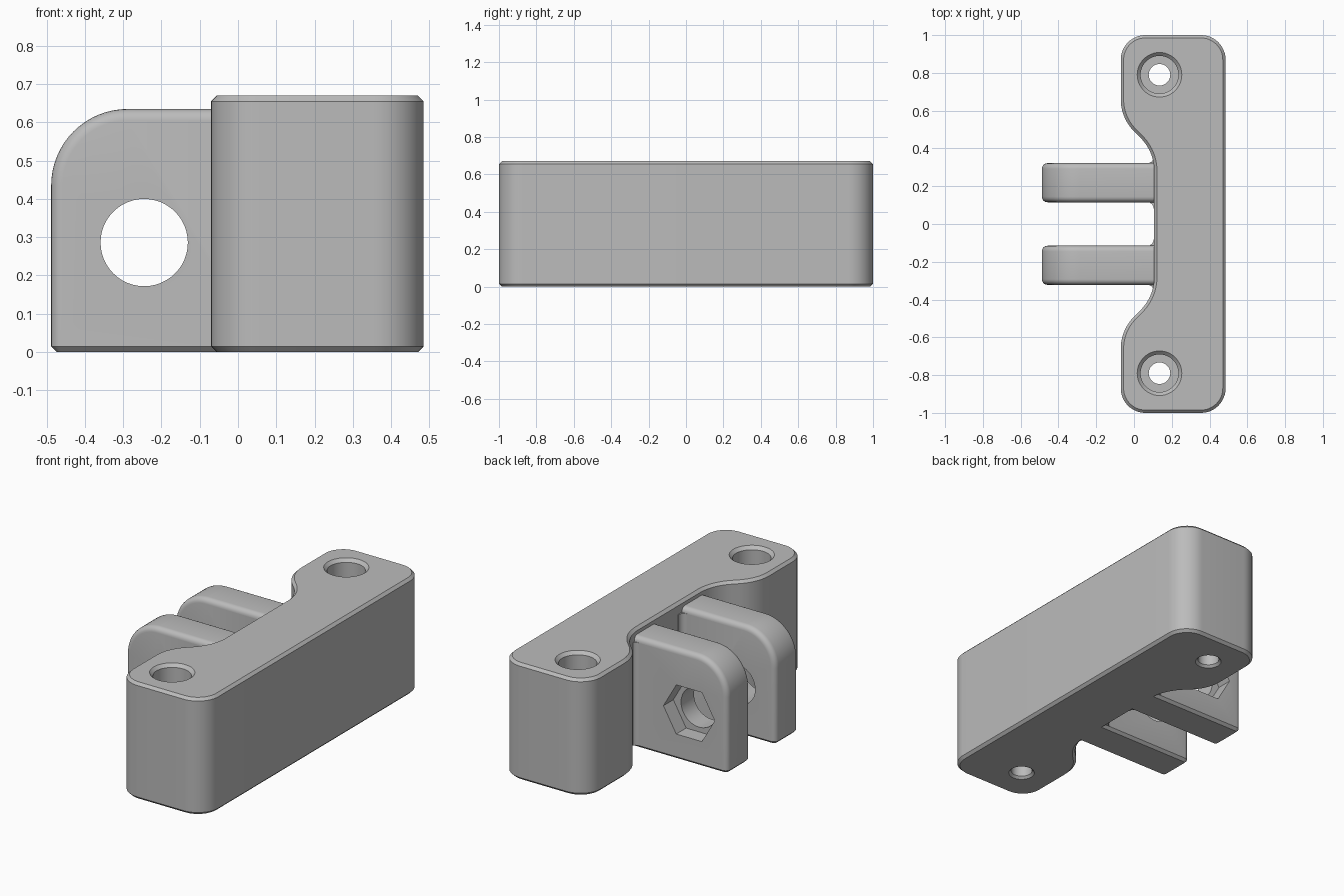
import bpy, bmesh
from math import cos, sin, pi, radians
from mathutils import Matrix

if "Cube" in bpy.data.objects:
    bpy.data.objects.remove(bpy.data.objects["Cube"])

grey = bpy.data.materials.new("plain grey")
grey.use_nodes = True
GREY = (0.5, 0.5, 0.5, 1)
grey.diffuse_color = GREY
grey.node_tree.nodes["Principled BSDF"].inputs["Base Color"].default_value = GREY

HEIGHT = 0.67
CHAMFER = 0.015
WALL = 0.107                    # recessed wall between the lugs
LUG_IN, LUG_OUT = 0.115, 0.322
LUG_TOP = 0.635
PIN_X, PIN_Z = -0.245, 0.286


def arc(cx, cy, r, a0, a1, n=12):
    steps = [radians(a0 + (a1 - a0) * i / n) for i in range(n + 1)]
    return [(cx + r * cos(a), cy + r * sin(a)) for a in steps]


def finish(bm, name):
    bmesh.ops.recalc_face_normals(bm, faces=bm.faces)
    mesh = bpy.data.meshes.new(name)
    bm.to_mesh(mesh)
    bm.free()
    mesh.materials.append(grey)
    ob = bpy.data.objects.new(name, mesh)
    bpy.context.collection.objects.link(ob)
    return ob


def prism(points, offset, place):
    """Extrude a flat outline; place maps (u, v) to a 3D point."""
    bm = bmesh.new()
    face = bm.faces.new([bm.verts.new(place(u, v)) for u, v in points])
    new = bmesh.ops.extrude_face_region(bm, geom=[face])["geom"]
    bmesh.ops.translate(bm, vec=offset, verts=[v for v in new if isinstance(v, bmesh.types.BMVert)])
    bmesh.ops.recalc_face_normals(bm, faces=bm.faces)
    return bm


def bevel(bm, edges, size, segments=1):
    bmesh.ops.bevel(bm, geom=edges, offset=size, offset_type='OFFSET',
                    segments=segments, profile=0.5, affect='EDGES', clamp_overlap=True)


def flat_at(edge, z):
    return all(abs(v.co.z - z) < 1e-4 for v in edge.verts)


def combine(target, tool, operation):
    mod = target.modifiers.new(operation, 'BOOLEAN')
    mod.operation, mod.solver, mod.object = operation, 'EXACT', tool
    bpy.context.view_layer.objects.active = target
    bpy.ops.object.modifier_apply(modifier=mod.name)
    bpy.data.objects.remove(tool)


def lathe(profile, x, y, name, n=48):
    """Solid of revolution about a vertical axis from (radius, z) points."""
    bm = bmesh.new()
    rings = [[bm.verts.new((x + r * cos(2 * pi * i / n), y + r * sin(2 * pi * i / n), z))
              for i in range(n)] for r, z in profile]
    for low, high in zip(rings, rings[1:]):
        for i in range(n):
            j = (i + 1) % n
            bm.faces.new((low[i], low[j], high[j], high[i]))
    bm.faces.new(rings[0])
    bm.faces.new(rings[-1])
    return finish(bm, name)


# Mounting block: rounded ends, S-shaped waist on the lug side
half = (arc(0.355, 0.87, 0.13, 0, 90) + arc(0.06, 0.87, 0.13, 90, 180)
        + arc(0.17, 0.66, 0.24, 180, 225) + arc(WALL - 0.25, 0.28, 0.25, 45, 0))
outline = half + [(x, -y) for x, y in reversed(half)]
bm = prism(outline, (0, 0, HEIGHT), lambda u, v: (u, v, 0))
bevel(bm, [e for e in bm.edges if flat_at(e, 0) or flat_at(e, HEIGHT)], CHAMFER)
bracket = finish(bm, "mounting_bracket")

# Two clamp lugs with a rounded upper corner and softened edges
side = [(0.2, 0), (0.2, LUG_TOP)] + arc(-0.288, LUG_TOP - 0.2, 0.2, 90, 180, 16) + [(-0.488, 0)]
for y0 in (LUG_IN, -LUG_OUT):
    bm = prism(side, (0, LUG_OUT - LUG_IN, 0), lambda u, v: (u, y0, v))
    rim = [e for e in bm.edges if abs(e.verts[0].co.y - e.verts[1].co.y) < 1e-4
           and not flat_at(e, 0) and min(v.co.x for v in e.verts) < 0.19]
    bevel(bm, rim, 0.03, 5)
    bevel(bm, [e for e in bm.edges if flat_at(e, 0)
               and min(v.co.x for v in e.verts) < 0.19], CHAMFER)
    combine(bracket, finish(bm, "lug"), 'UNION')

# Concave fillets where the lugs meet the block
R = 0.033
for y, d in ((LUG_OUT, 1), (LUG_IN, -1), (-LUG_IN, 1), (-LUG_OUT, -1)):
    curve = [(u, y + d * v) for u, v in arc(0.104 - R, R, R, 0, -90, 8)]
    corner = [(0.104 - R, y - d * 0.02), (0.15, y - d * 0.02), (0.15, y + d * R)]
    bm = prism(curve + corner, (0, 0, LUG_TOP - 0.03 - CHAMFER), lambda u, v: (u, v, CHAMFER))
    combine(bracket, finish(bm, "fillet"), 'UNION')

# Counterbored screw holes
for y in (0.79, -0.79):
    cutter = lathe([(0.085, -0.015), (0.057, 0.013), (0.057, 0.17), (0.1, 0.17),
                    (0.1, HEIGHT - 0.018), (0.138, HEIGHT + 0.02)], 0.135, y, "screw_cutter")
    combine(bracket, cutter, 'DIFFERENCE')

# Cross pin hole through both lugs, and a hexagonal nut pocket on the outer back face
at_pin = lambda y: lambda u, v: (PIN_X + u, y, PIN_Z + v)
pin = prism(arc(0, 0, 0.114, 0, 352.5, 47), (0, 1, 0), at_pin(-0.5))
combine(bracket, finish(pin, "pin_cutter"), 'DIFFERENCE')
nut = prism(arc(0, 0, 0.163, 0, 300, 5), (0, 0.3, 0), at_pin(LUG_OUT - 0.09))
combine(bracket, finish(nut, "nut_cutter"), 'DIFFERENCE')

# Smooth shading with crisp edges
bpy.ops.object.select_all(action='DESELECT')
bracket.select_set(True)
bpy.context.view_layer.objects.active = bracket
bpy.ops.object.shade_smooth_by_angle(angle=radians(30))
